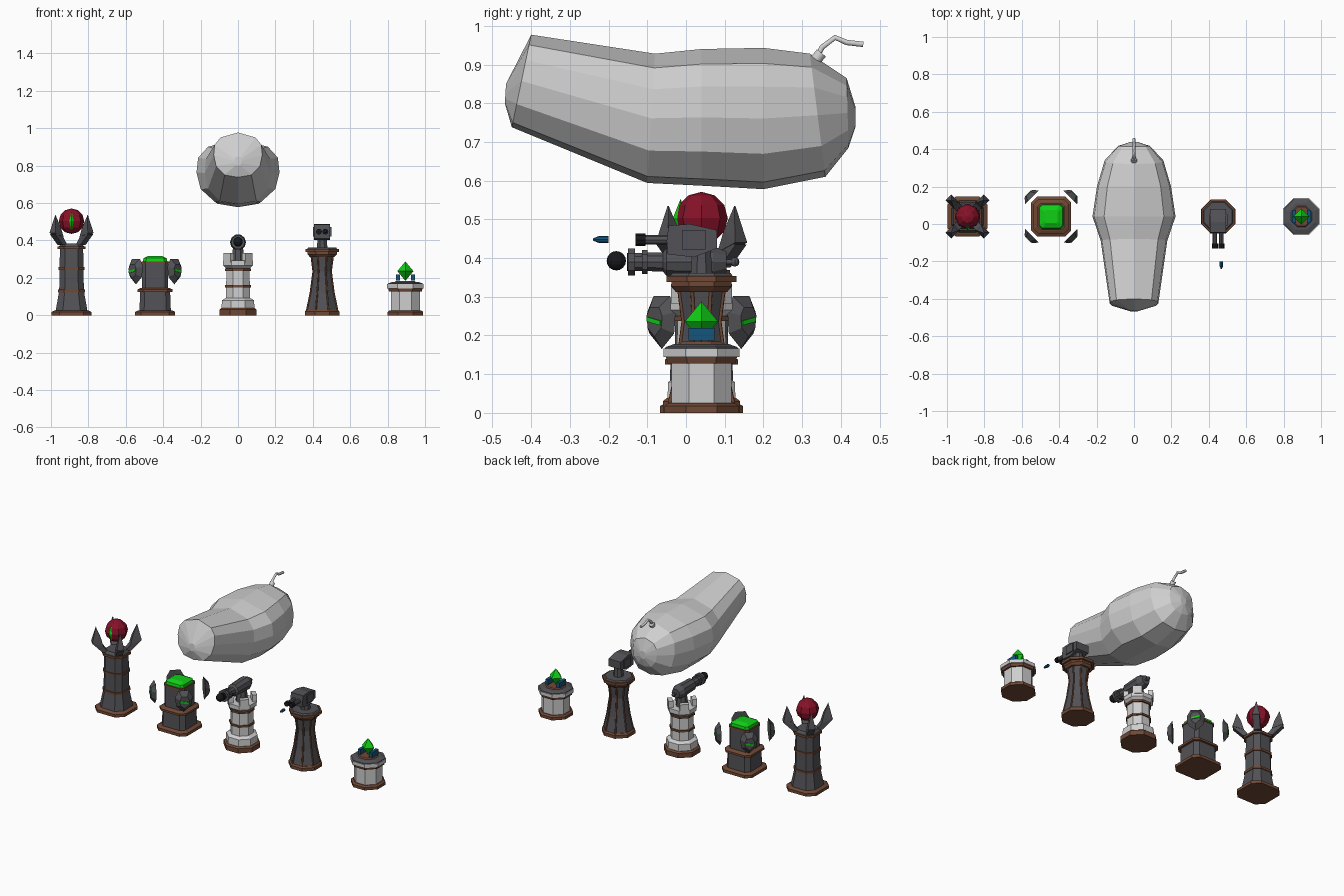
import bpy, bmesh, math
from mathutils import Vector, Matrix

if "Cube" in bpy.data.objects:
    bpy.data.objects.remove(bpy.data.objects["Cube"])

def mat(name, r, g, b):
    m = bpy.data.materials.new(name)
    m.diffuse_color = (r, g, b, 1)
    m.use_nodes = True
    m.node_tree.nodes["Principled BSDF"].inputs["Base Color"].default_value = m.diffuse_color
    return m

STONE = mat("pale stone", .62, .62, .62)
DARK = mat("dark grey", .085, .085, .095)
BROWN = mat("brown trim", .16, .065, .035)
RED = mat("deep red", .24, .006, .022)
GREEN = mat("bright green", .005, .62, .008)
BLUE = mat("blue", .007, .09, .2)
BLACK = mat("black", .009, .009, .011)
CY = .04  # common depth of the towers

def finish(name, bm, m, M=None):
    bmesh.ops.recalc_face_normals(bm, faces=bm.faces)
    me = bpy.data.meshes.new(name)
    bm.to_mesh(me)
    bm.free()
    if M:
        me.transform(M)
    me.materials.append(m)
    ob = bpy.data.objects.new(name, me)
    bpy.context.collection.objects.link(ob)
    return ob

def loft(name, rings, m, M=None):
    """Skin a list of closed rings and cap both ends."""
    bm = bmesh.new()
    vs = [[bm.verts.new(p) for p in r] for r in rings]
    n = len(rings[0])
    for a, b in zip(vs, vs[1:]):
        for i in range(n):
            bm.faces.new((a[i], a[(i + 1) % n], b[(i + 1) % n], b[i]))
    bm.faces.new(vs[0])
    bm.faces.new(vs[-1])
    return finish(name, bm, m, M)

def octo(w, k):
    return [(w, -w*k), (w, w*k), (w*k, w), (-w*k, w), (-w, w*k), (-w, -w*k), (-w*k, -w), (w*k, -w)]

def column(name, x, rows, m, k=.42):
    """Stacked eight-sided sections given as (height, half width)."""
    return loft(name, [[(x + a, CY + b, z) for a, b in octo(w, k)] for z, w in rows], m)

def hull(name, pts, m, M=None):
    bm = bmesh.new()
    for p in pts:
        bm.verts.new(p)
    bmesh.ops.convex_hull(bm, input=bm.verts)
    bmesh.ops.dissolve_limit(bm, angle_limit=.02, verts=bm.verts, edges=bm.edges)
    return finish(name, bm, m, M)

def box(name, c, h, m, M=None):
    return hull(name, [(c[0] + i*h[0], c[1] + j*h[1], c[2] + k*h[2])
                       for i in (-1, 1) for j in (-1, 1) for k in (-1, 1)], m, M)

def gem(name, c, h, m):
    return hull(name, [Vector(c) + Vector(v) * s for s in (-1, 1)
                       for v in ((h[0], 0, 0), (0, h[1], 0), (0, 0, h[2]))], m)

def turned(name, x, z, rows, m, n=10):
    """Round part along y from (y, radius) rows."""
    return loft(name, [[(x + r*math.cos(i*math.tau/n), y, z + r*math.sin(i*math.tau/n))
                        for i in range(n)] for y, r in rows], m)

def ball(name, c, r, m, u=8, v=6):
    bm = bmesh.new()
    bmesh.ops.create_uvsphere(bm, u_segments=u, v_segments=v, radius=r)
    return finish(name, bm, m, Matrix.Translation(c))

def tube(name, pts, r, m):
    cu = bpy.data.curves.new(name, 'CURVE')
    cu.dimensions = '3D'
    cu.bevel_depth, cu.bevel_resolution, cu.use_fill_caps = r, 1, True
    sp = cu.splines.new('POLY')
    sp.points.add(len(pts) - 1)
    for p, q in zip(sp.points, pts):
        p.co = (*q, 1)
    cu.materials.append(m)
    ob = bpy.data.objects.new(name, cu)
    bpy.context.collection.objects.link(ob)

def around(x, i, n=4, off=math.pi/4):
    return Matrix.Translation((x, CY, 0)) @ Matrix.Rotation(off + i*math.tau/n, 4, 'Z')

# Floating gourd: rings as (top y, top z, bottom y, bottom z, half width)
half = [(0, 1), (.72, .78), (.96, .45), (1, 0), (.9, -.5), (.55, -.9), (0, -1)]
section = half + [(-a, b) for a, b in half[-2:0:-1]]
stations = [(-.465, .85, -.468, .80, .02), (-.40, .977, -.45, .738, .13), (-.08, .928, -.10, .594, .178),
            (.04, .94, .04, .587, .222), (.20, .943, .20, .578, .198), (.32, .928, .36, .61, .157),
            (.415, .865, .42, .685, .085), (.438, .79, .438, .74, .02)]
rings = []
for ty, tz, by, bz, w in stations:
    rings.append([(a*w, (ty + by)/2 + b*(ty - by)/2, (tz + bz)/2 + b*(tz - bz)/2) for a, b in section])
loft("gourd_body", rings, STONE)
tube("gourd_stem", [(0, .33, .905), (0, .352, .945), (0, .385, .970), (0, .415, .957), (0, .458, .952)], .008, STONE)
tube("gourd_stem_base", [(0, .325, .90), (0, .35, .93)], .017, STONE)

# Eye tower: tapered shaft, trims, four claws and a red orb
X = -.89
column("eye_tower_base", X, [(0, .106), (.018, .106), (.026, .09)], BROWN, .6)
column("eye_tower_shaft", X, [(.024, .085), (.13, .066), (.37, .062)], DARK, .55)
for z, w in ((.13, .072), (.25, .07), (.362, .074)):
    column("eye_tower_trim", X, [(z - .007, w), (z + .007, w)], BROWN, .55)
column("eye_tower_top", X, [(.369, .066), (.385, .055)], DARK, .55)
for i in range(4):
    M = around(X, i)
    hull("claw_arm", [(r, t, z) for r, z in ((.05, .375), (.085, .375), (.145, .435), (.10, .44))
                      for t in (-.02, .02)], DARK, M)
    hull("claw_blade", [(r, t, z) for r, z, h in ((.085, .41), (.145, .435), (.10, .47)) and
                        ((.08, .415, .022), (.145, .44, .022), (.095, .47, .014), (.122, .535, .002))
                        for t in (-h, h)], DARK, M)
ball("red_orb", (X, CY, .503), .068, RED)
gem("orb_pupil", (X, CY - .054, .503), (.023, .02, .05), GREEN)

# Shield tower: boxy body, glowing cap and four hovering shields
X = -.443
column("shield_tower_base", X, [(0, .107), (.018, .107), (.026, .092)], BROWN, .7)
column("shield_tower_body", X, [(.024, .084), (.13, .08)], DARK, .7)
column("shield_tower_trim", X, [(.125, .094), (.138, .094), (.147, .075)], BROWN, .7)
column("shield_tower_upper", X, [(.14, .069), (.285, .069)], DARK, .75)
column("shield_tower_rim", X, [(.277, .073), (.288, .073)], BROWN, .75)
column("shield_tower_glow", X, [(.285, .066), (.305, .062), (.318, .035)], GREEN, .75)
outline = [(-.052, .262), (-.03, .302), (.03, .302), (.052, .262), (.045, .205), (0, .165), (-.045, .205)]
for i in range(4):
    M = around(X, i)
    hull("hover_shield", [(.145, t, z) for t, z in outline] +
         [(.172, t*.55, .237 + (z - .237)*.55) for t, z in outline], DARK, M)
    s = 1 if i % 2 else -1
    hull("shield_slash", [(r, t*s, z) for r in (.168, .176)
                          for t, z in ((-.024, .236), (-.024, .248), (.024, .226), (.024, .238))], GREEN, M)

# Cannon tower: pale octagonal keep with merlons
column("cannon_tower_base", 0, [(0, .1), (.03, .1), (.038, .09)], BROWN)
column("cannon_tower_foot", 0, [(.036, .088), (.08, .086), (.092, .066)], STONE)
column("cannon_tower_shaft", 0, [(.09, .064), (.25, .062), (.266, .08), (.292, .08)], STONE)
for z in (.155, .243):
    column("cannon_tower_trim", 0, [(z - .006, .07), (z + .006, .07)], BROWN)
for i in range(4):
    box("merlon", (.07, 0, .308), (.014, .027, .025), STONE, around(0, i))
column("cannon_mount", 0, [(.29, .035), (.38, .025)], DARK)
turned("cannon_barrel", 0, .39, [(-.14, .024), (-.06, .026), (-.05, .038), (.07, .043), (.105, .028)], DARK)
turned("cannon_muzzle", 0, .39, [(-.15, .037), (-.132, .037)], DARK)
turned("cannon_ring", 0, .39, [(-.114, .033), (-.1, .033)], DARK)
turned("cannon_bore", 0, .39, [(-.152, .024), (-.149, .024)], BLACK)
tube("cannon_knob_neck", [(0, .10, .39), (0, .12, .39)], .007, DARK)
ball("cannon_knob", (0, .126, .39), .012, DARK)
ball("cannon_ball", (0, -.18, .393), .025, BLACK, 12, 8)

# Gun tower: waisted octagon with corner ribs, twin barrels
X = .45
rows = [(.024, .082), (.12, .062), (.235, .047), (.32, .058)]
column("gun_tower_base", X, [(0, .092), (.02, .092), (.028, .084)], BROWN)
column("gun_tower_body", X, rows, DARK)
for i in range(8):
    tube("gun_tower_rib", [(X + octo(w, .42)[i][0], CY + octo(w, .42)[i][1], z) for z, w in rows], .005, BROWN)
column("gun_tower_collar", X, [(.312, .066), (.326, .078), (.338, .078), (.338, .09), (.354, .09)], BROWN)
column("gun_tower_deck", X, [(.352, .082), (.362, .075)], DARK)
column("gun_pivot", X, [(.36, .028), (.42, .024)], DARK)
side = [(-.05, .445), (-.045, .484), (.01, .488), (.08, .472), (.08, .425), (.02, .402), (-.047, .41)]
hull("gun_housing", [(X + s*.043, y, z) for y, z in side for s in (-1, 1)], DARK)
for s in (-1, 1):
    turned("gun_barrel", X + s*.017, .447, [(-.11, .012), (-.04, .012)], DARK, 8)
    turned("gun_muzzle", X + s*.017, .447, [(-.13, .016), (-.105, .016)], BLACK, 8)
    box("gun_side_plate", (X + s*.045, .02, .447), (.004, .03, .025), DARK)
turned("bullet", X + .017, .448, [(-.24, .003), (-.225, .009), (-.2, .009)], BLUE, 8)

# Crystal tower: low pale drum, green crystal held by blue clamps
X = .895
column("crystal_tower_base", X, [(0, .095), (.018, .095), (.026, .084)], BROWN)
column("crystal_tower_body", X, [(.024, .078), (.13, .078)], STONE)
column("crystal_tower_trim", X, [(.128, .088), (.145, .092)], BROWN)
column("crystal_tower_rim", X, [(.144, .098), (.166, .098)], STONE)
column("crystal_tower_deck", X, [(.164, .095), (.17, .093), (.178, .07)], DARK)
column("crystal_tower_inlay", X, [(.176, .058), (.184, .05)], BROWN)
for s in (-1, 1):
    box("crystal_clamp", (X + s*.04, CY, .203), (.01, .034, .016), BLUE)
gem("green_crystal", (X, CY, .236), (.043, .043, .052), GREEN)
